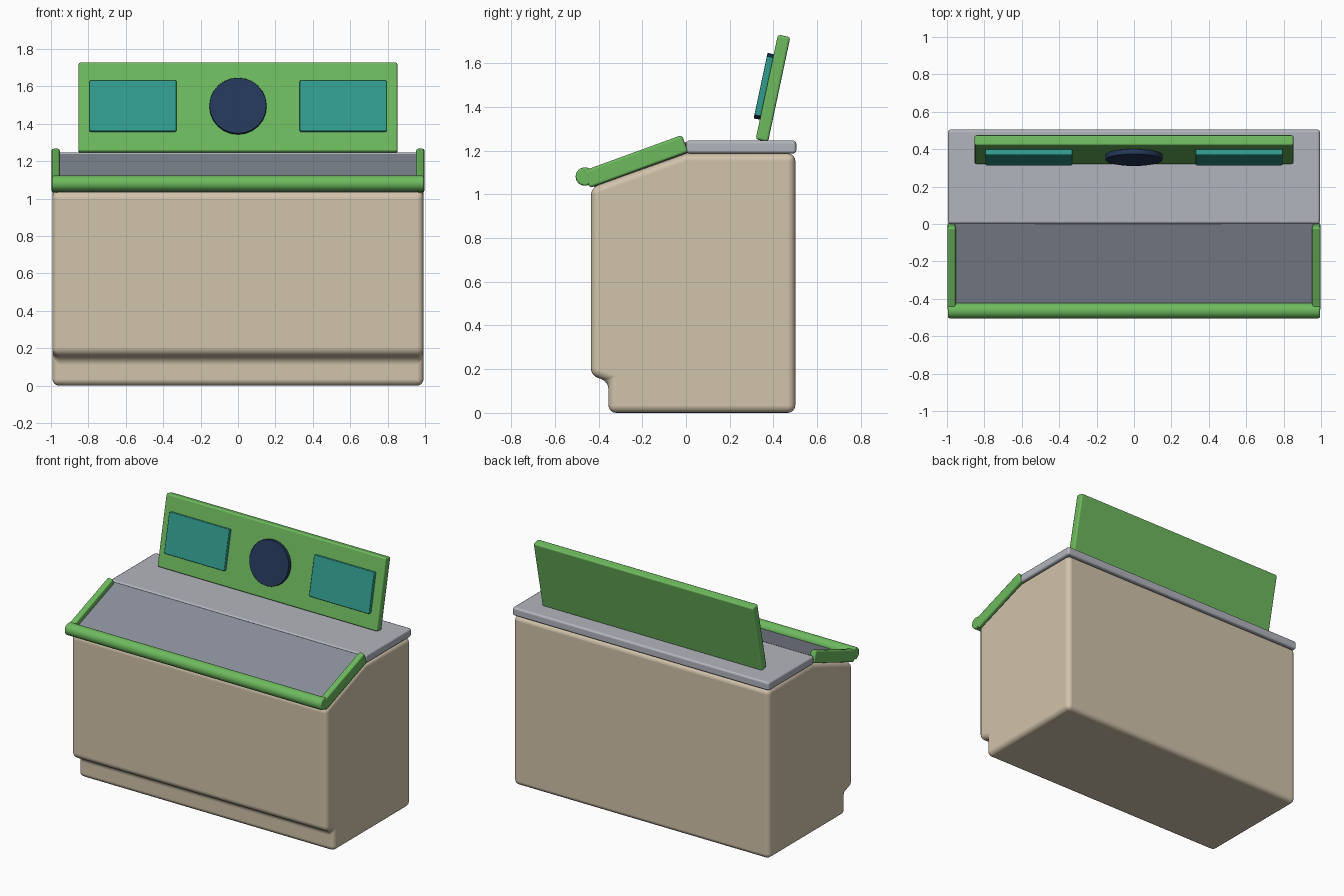
import bpy, bmesh, math
from mathutils import Vector, Matrix

if "Cube" in bpy.data.objects:
    bpy.data.objects.remove(bpy.data.objects["Cube"])


def material(name, srgb):
    col = [((c + 0.055) / 1.055) ** 2.4 for c in srgb] + [1]
    m = bpy.data.materials.new(name)
    m.use_nodes = True
    m.diffuse_color = col
    m.node_tree.nodes["Principled BSDF"].inputs["Base Color"].default_value = col
    return m


BEIGE = material("beige", (0.82, 0.765, 0.67))
LIGHT = material("light grey", (0.70, 0.71, 0.745))
GREY = material("slate grey", (0.54, 0.56, 0.61))
GREEN = material("green", (0.43, 0.73, 0.37))
TEAL = material("teal", (0.19, 0.61, 0.555))
NAVY = material("navy", (0.14, 0.22, 0.35))


def finish(name, bm, mat, bevel, segments, matrix=Matrix()):
    """Turn a bmesh into a bevelled, smooth-shaded object."""
    bmesh.ops.recalc_face_normals(bm, faces=bm.faces)
    mesh = bpy.data.meshes.new(name)
    bm.to_mesh(mesh)
    bm.free()
    mesh.materials.append(mat)
    ob = bpy.data.objects.new(name, mesh)
    bpy.context.collection.objects.link(ob)
    ob.matrix_world = matrix
    mod = ob.modifiers.new("Bevel", "BEVEL")
    mod.width, mod.segments = bevel, segments
    mod.limit_method, mod.angle_limit = "ANGLE", math.radians(30)
    mod.harden_normals = True
    bpy.ops.object.select_all(action="DESELECT")
    ob.select_set(True)
    bpy.context.view_layer.objects.active = ob
    bpy.ops.object.shade_smooth_by_angle(angle=math.radians(35))
    return ob


def frame(centre, tilt=0):
    return Matrix.Translation(centre) @ Matrix.Rotation(math.radians(tilt), 4, "X")


def box(name, size, matrix, mat, bevel=0.012, segments=2):
    bm = bmesh.new()
    bmesh.ops.create_cube(bm, size=1)
    bmesh.ops.scale(bm, vec=size, verts=bm.verts)
    return finish(name, bm, mat, bevel, segments, matrix)


def cylinder(name, radius, depth, sides, matrix, mat, bevel):
    bm = bmesh.new()
    bmesh.ops.create_cone(bm, cap_ends=True, segments=sides,
                          radius1=radius, radius2=radius, depth=depth)
    return finish(name, bm, mat, bevel, 2, matrix)


# Cabinet: side profile with toe kick and sloped top, extruded across x
profile = [(0.5, 0), (0.5, 1.187), (0, 1.187), (-0.435, 1.03),
           (-0.435, 0.17), (-0.355, 0.145), (-0.355, 0)]
bm = bmesh.new()
face = bm.faces.new([bm.verts.new((-0.992, y, z)) for y, z in profile])
side = bmesh.ops.extrude_face_region(bm, geom=[face])["geom"]
bmesh.ops.translate(bm, vec=(1.984, 0, 0),
                    verts=[v for v in side if isinstance(v, bmesh.types.BMVert)])
finish("cabinet", bm, BEIGE, 0.035, 4)

# Worktop and sloped panel
box("worktop", (1.99, 0.505, 0.06), frame((0, 0.2525, 1.216)), LIGHT, 0.015)
box("sloped_panel", (1.92, 0.47, 0.05), frame((0, -0.211, 1.136), 20), GREY, 0.004, 1)

# Green trim around the slope
for name, s in (("left_rail", 1), ("right_rail", -1)):
    box(name, (0.044, 0.48, 0.083), frame((s * 0.975, -0.23, 1.15), 20), GREEN)
cylinder("front_roll", 0.042, 1.99, 24,
         frame((0, -0.463, 1.081)) @ Matrix.Rotation(math.pi / 2, 4, "Y"), GREEN, 0.01)

# Tilted sign board with two screens and a disc on its front
board = frame((0, 0.398, 1.485), -12)
box("sign_board", (1.706, 0.058, 0.49), board, GREEN)
for name, s in (("left_screen", 1), ("right_screen", -1)):
    box(name, (0.466, 0.03, 0.276),
        board @ Matrix.Translation((s * 0.562, -0.043, 0)), TEAL, 0.006)
cylinder("sign_disc", 0.153, 0.03, 24,
         board @ Matrix.Translation((0, -0.043, 0)) @ Matrix.Rotation(math.pi / 2, 4, "X"),
         NAVY, 0.004)
